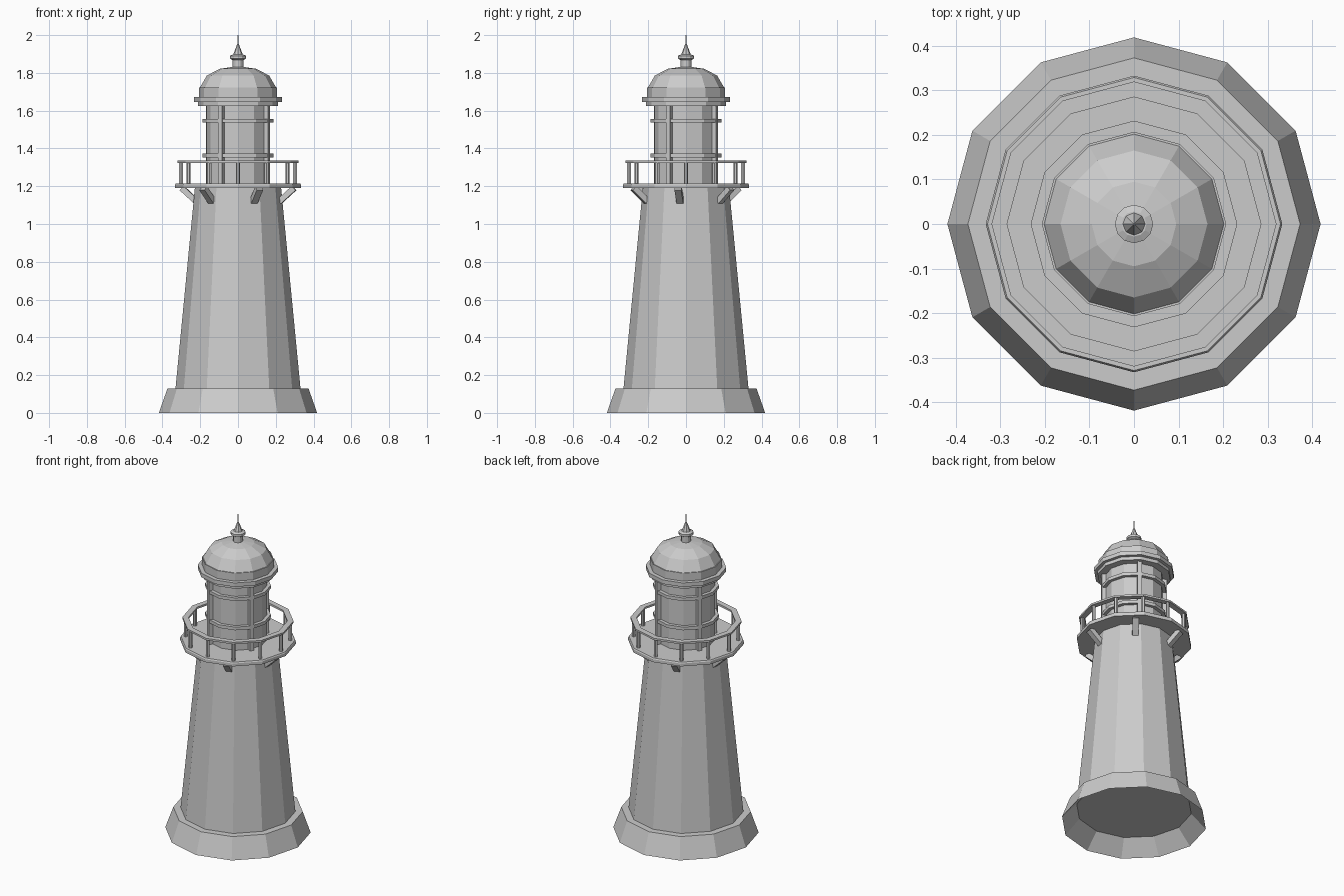
import bpy, bmesh, math
from mathutils import Matrix, Vector

old = bpy.data.objects.get("Cube")
if old:
    bpy.data.objects.remove(old, do_unlink=True)

SIDES = 12

stone = bpy.data.materials.new("light grey stone")
stone.use_nodes = True
colour = (0.6, 0.6, 0.6, 1)
stone.diffuse_color = colour
stone.node_tree.nodes["Principled BSDF"].inputs["Base Color"].default_value = colour


def finish(name, bm):
    bmesh.ops.recalc_face_normals(bm, faces=bm.faces[:])
    mesh = bpy.data.meshes.new(name)
    bm.to_mesh(mesh)
    bm.free()
    mesh.materials.append(stone)
    obj = bpy.data.objects.new(name, mesh)
    bpy.context.collection.objects.link(obj)
    return obj


def lathe(name, profile, sides=SIDES, loop=False):
    """Turn a (radius, height) profile into a faceted solid."""
    bm = bmesh.new()
    rings = []
    for r, z in profile:
        angles = [2 * math.pi * i / sides for i in range(sides)]
        rings.append([bm.verts.new((r * math.cos(a), r * math.sin(a), z)) for a in angles])
    pairs = list(zip(rings, rings[1:]))
    if loop:
        pairs.append((rings[-1], rings[0]))
    for low, high in pairs:
        for i in range(sides):
            j = (i + 1) % sides
            bm.faces.new((low[i], low[j], high[j], high[i]))
    if not loop:
        bm.faces.new(rings[0][::-1])
        bm.faces.new(rings[-1])
    return finish(name, bm)


def drum(name, radius, z0, z1):
    return lathe(name, [(radius, z0), (radius, z1)])


def spin(angle):
    return Matrix.Rotation(math.radians(angle), 4, "Z")


# Flared foundation, hollowed underneath, and the tapering tower
lathe("foundation", [(0.334, 0.092), (0.419, 0), (0.373, 0.13)])
lathe("tower", [(0.331, 0.128), (0.228, 1.195)])

# Gallery deck and its railing
lathe("gallery_deck", [(0.333, 1.19), (0.333, 1.208), (0.329, 1.215)])
lathe("gallery_rail", [(0.32, 1.324), (0.32, 1.336), (0.285, 1.336), (0.285, 1.324)], loop=True)

bm = bmesh.new()
for i in range(SIDES):
    place = spin(360 / SIDES * i) @ Matrix.Translation((0.302, 0, 1.27))
    bmesh.ops.create_cone(bm, cap_ends=True, segments=6, radius1=0.011,
                          radius2=0.011, depth=0.11, matrix=place)
finish("railing_posts", bm)

# Slanted brackets holding up the deck
foot, head = Vector((0.222, 0, 1.119)), Vector((0.3, 0, 1.19))
run = head - foot
tilt = Matrix.Rotation(-math.atan2(run.z, run.x), 4, "Y")
bm = bmesh.new()
for i in range(6):
    place = (spin(52 + 60 * i) @ Matrix.Translation((foot + head) / 2) @ tilt
             @ Matrix.Diagonal((run.length, 0.036, 0.03, 1)))
    bmesh.ops.create_cube(bm, size=1, matrix=place)
finish("deck_brackets", bm)

# Lantern room with hoops and upright bars
drum("lantern_room", 0.168, 1.21, 1.64)
for label, z in (("lower", 1.352), ("upper", 1.537)):
    drum(label + "_lantern_hoop", 0.189, z, z + 0.02)

bm = bmesh.new()
for angle in (60, 150, 240, 330):
    place = (spin(angle) @ Matrix.Translation((0.177, 0, 1.423))
             @ Matrix.Diagonal((0.026, 0.024, 0.42, 1)))
    bmesh.ops.create_cube(bm, size=1, matrix=place)
finish("lantern_bars", bm)

# Cornice, roof drum and dome
drum("cornice_lower", 0.212, 1.626, 1.648)
drum("cornice_upper", 0.232, 1.647, 1.672)
drum("roof_drum", 0.207, 1.67, 1.722)
lathe("dome", [(0.203, 1.72), (0.165, 1.786), (0.095, 1.822), (0.025, 1.832)])

# Finial
drum("finial_neck", 0.028, 1.82, 1.875)
lathe("finial_collar", [(0.028, 1.868), (0.043, 1.876), (0.043, 1.89), (0.028, 1.897)])
lathe("finial_spire", [(0.026, 1.895), (0.006, 1.948), (0.003, 1.955), (0.002, 2.0)], sides=8)
